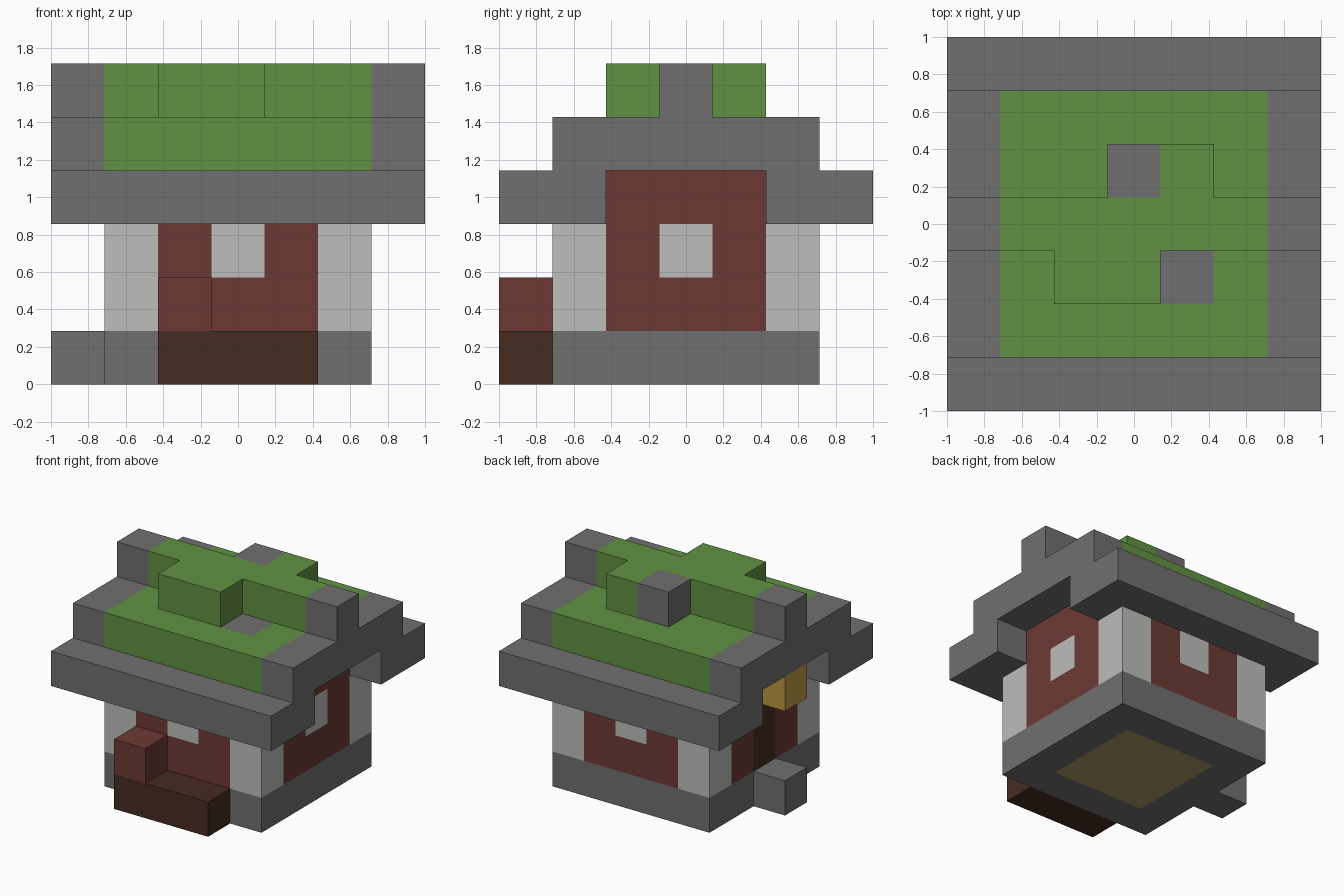
import bpy
import bmesh
from mathutils import Vector

cube = bpy.data.objects.get("Cube")
if cube:
    bpy.data.objects.remove(cube, do_unlink=True)

CELL = 2 / 7  # every part sits on a grid seven cells wide


def linear(c):
    c /= 255
    return c / 12.92 if c <= 0.04045 else ((c + 0.055) / 1.055) ** 2.4


def make_material(name, rgb):
    colour = [linear(c) for c in rgb] + [1]
    mat = bpy.data.materials.new(name)
    mat.use_nodes = True
    mat.diffuse_color = colour
    shader = next(n for n in mat.node_tree.nodes if n.type == 'BSDF_PRINCIPLED')
    shader.inputs["Base Color"].default_value = colour
    return mat


MATS = {name: make_material(name, rgb) for name, rgb in {
    "stone": (112, 112, 112),
    "moss": (97, 145, 66),
    "brick": (108, 57, 52),
    "dark_wood": (69, 43, 33),
    "pale_plaster": (189, 189, 187),
    "floor_wood": (168, 153, 102),
    "lamp_gold": (188, 150, 65),
}.items()}


def fill(cells, colour, xs, ys, zs):
    """Set every cell in the half-open ranges to a colour."""
    for x in range(*xs):
        for y in range(*ys):
            for z in range(*zs):
                cells[x, y, z] = colour


def build(name, *boxes):
    """Make one flat-faced object from boxes of cells; later boxes repaint earlier ones."""
    cells = {}
    for box in boxes:
        fill(cells, *box)
    used = sorted(set(cells.values()))
    bm = bmesh.new()
    for cell, colour in cells.items():
        centre = Vector(cell) + Vector((0.5, 0.5, 0.5))
        for axis in range(3):
            for side in (-1, 1):
                normal = Vector((0, 0, 0))
                normal[axis] = side
                if tuple(int(v) for v in Vector(cell) + normal) in cells:
                    continue
                u = Vector((0, 0, 0))
                u[(axis + 1) % 3] = 0.5
                v = normal.cross(u)
                mid = centre + normal / 2
                corners = (mid - u - v, mid + u - v, mid + u + v, mid - u + v)
                face = bm.faces.new([bm.verts.new((p - Vector((3.5, 3.5, 0))) * CELL)
                                     for p in corners])
                face.material_index = used.index(colour)
    bmesh.ops.remove_doubles(bm, verts=bm.verts, dist=0.001)
    mesh = bpy.data.meshes.new(name)
    bm.to_mesh(mesh)
    bm.free()
    for colour in used:
        mesh.materials.append(MATS[colour])
    obj = bpy.data.objects.new(name, mesh)
    bpy.context.collection.objects.link(obj)
    return obj


# Foundation with a wooden floor let into it, and a doorstep
build("foundation",
      ("stone", (1, 6), (1, 6), (0, 1)),
      ("floor_wood", (2, 5), (2, 5), (0, 1)))
build("doorstep", ("stone", (0, 1), (3, 4), (0, 1)))

# Walls: plaster corner posts, brick panels, three windows and a door
build("walls",
      ("pale_plaster", (1, 6), (1, 6), (1, 3)),
      ("brick", (2, 5), (1, 6), (1, 3)),
      ("brick", (1, 6), (2, 5), (1, 4)),
      ("pale_plaster", (3, 4), (1, 6), (2, 3)),
      ("pale_plaster", (5, 6), (3, 4), (2, 3)),
      ("dark_wood", (1, 2), (3, 4), (1, 3)))

# Lamp above the door
build("door_lamp", ("lamp_gold", (0, 1), (3, 4), (3, 4)))

# Planter under the front window
build("planter", ("dark_wood", (2, 5), (0, 1), (0, 1)))
build("planter_flower", ("brick", (2, 3), (0, 1), (1, 2)))

# Roof: stone eaves, mossy middle step, ridge with uneven bumps
for side, rows in (("front", (0, 2)), ("back", (5, 7))):
    build(side + "_eave", ("stone", (0, 7), rows, (3, 4)))
build("roof_step",
      ("stone", (0, 7), (1, 6), (4, 5)),
      ("moss", (1, 6), (1, 6), (4, 5)),
      ("stone", (4, 5), (2, 3), (4, 5)))
build("roof_ridge",
      ("stone", (0, 7), (3, 4), (5, 6)),
      ("moss", (1, 6), (3, 4), (5, 6)),
      ("moss", (2, 4), (2, 3), (5, 6)),
      ("moss", (4, 5), (4, 5), (5, 6)),
      ("stone", (3, 4), (4, 5), (5, 6)))
